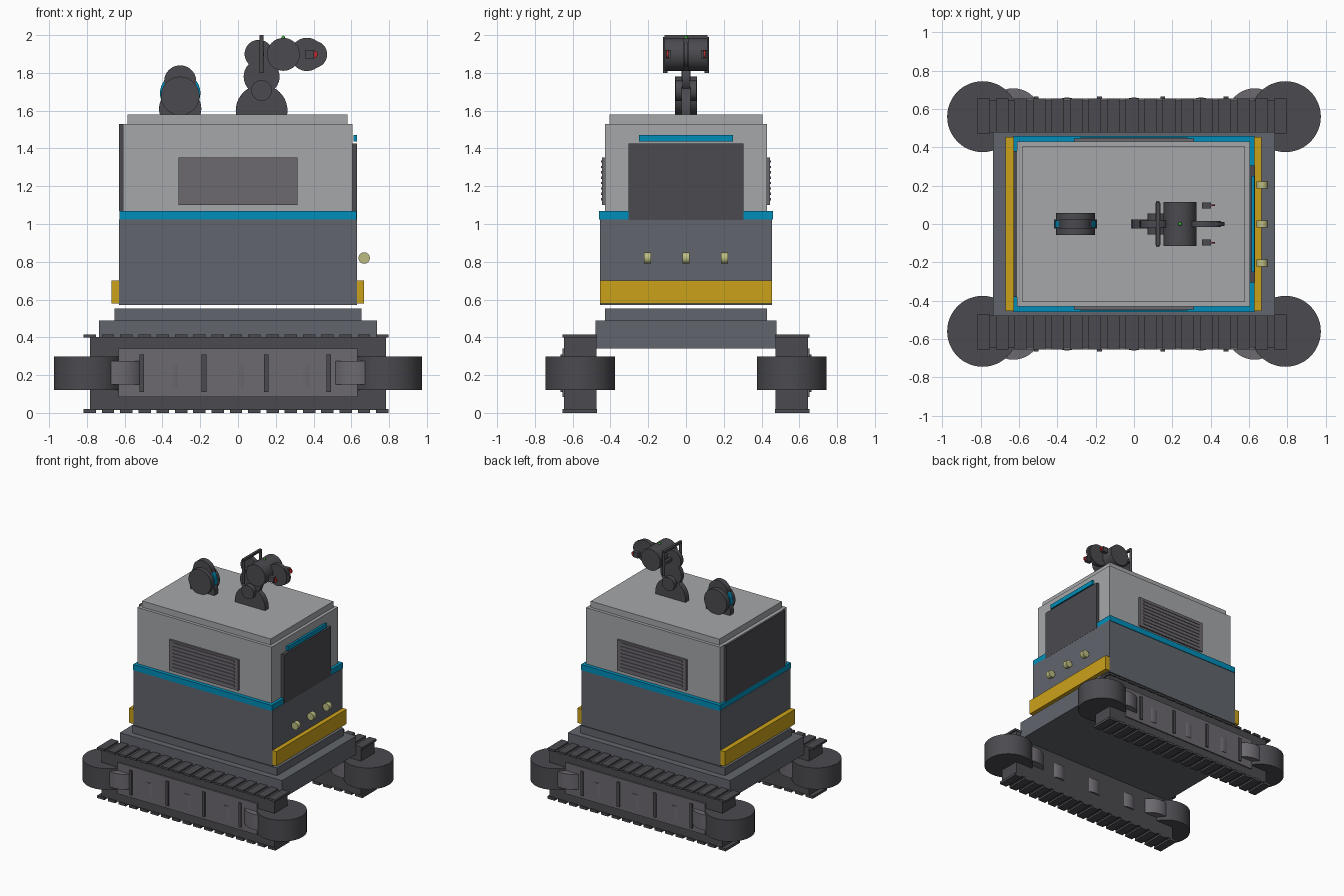
import bpy, math
from mathutils import Vector

if "Cube" in bpy.data.objects:
    bpy.data.objects.remove(bpy.data.objects["Cube"])


def mat(name, r, g, b):
    m = bpy.data.materials.new(name)
    m.diffuse_color = (r, g, b, 1)
    m.use_nodes = True
    m.node_tree.nodes["Principled BSDF"].inputs["Base Color"].default_value = m.diffuse_color
    return m


DARK = mat("dark_grey", 0.07, 0.07, 0.08)
SLATE = mat("slate", 0.12, 0.13, 0.15)
MID = mat("mid_grey", 0.15, 0.14, 0.16)
LIGHT = mat("light_grey", 0.38, 0.39, 0.40)
BLUE = mat("blue", 0.0, 0.27, 0.48)
YELLOW = mat("yellow", 0.60, 0.36, 0.01)
LAMP = mat("lamp", 0.50, 0.50, 0.22)
RED = mat("red", 0.5, 0.02, 0.02)
GREEN = mat("green", 0.05, 0.5, 0.05)


def finish(name, material):
    o = bpy.context.object
    o.name = name
    o.data.materials.append(material)
    return o


def box(name, x, y, z, material):
    """Box from (min, max) ranges."""
    lo, hi = Vector((x[0], y[0], z[0])), Vector((x[1], y[1], z[1]))
    bpy.ops.mesh.primitive_cube_add(size=1, location=(lo + hi) / 2)
    o = finish(name, material)
    o.scale = hi - lo
    bpy.ops.object.transform_apply(location=False, rotation=False, scale=True)
    return o


def cyl(name, c, r, depth, material, axis="Y", sides=40):
    rot = {"X": (0, math.pi / 2, 0), "Y": (math.pi / 2, 0, 0), "Z": (0, 0, 0)}[axis]
    bpy.ops.mesh.primitive_cylinder_add(vertices=sides, radius=r, depth=depth,
                                        location=c, rotation=rot)
    o = finish(name, material)
    bpy.ops.object.shade_smooth_by_angle(angle=math.radians(35))
    return o


def span(h):
    return (-h, h)


# Track units, one per side
for s, side in ((-1, "front"), (1, "back")):
    def ys(a, b):
        return tuple(sorted((s * a, s * b)))

    box(f"{side}_track_belt", span(0.783), ys(0.475, 0.645), (0.015, 0.402), DARK)
    box(f"{side}_track_panel", span(0.632), ys(0.64, 0.655), (0.085, 0.34), MID)
    for i in range(4):
        x = -0.51 + i * 0.33
        box(f"{side}_panel_rib_{i}", (x - 0.012, x + 0.012), ys(0.65, 0.665), (0.11, 0.31), DARK)
    for i in range(17):
        x = -0.785 + i * 0.0968
        for z in ((0, 0.02), (0.398, 0.415)):
            box(f"{side}_tread_{i}", (x - 0.033, x + 0.033), ys(0.472, 0.655), z, DARK)
    # Upright end rollers and small road wheels
    for e in (-1, 1):
        cyl(f"{side}_end_wheel", (e * 0.79, s * 0.56, 0.21), 0.185, 0.175, DARK, "Z", 48)
        cyl(f"{side}_idler_wheel", (e * 0.63, s * 0.56, 0.213), 0.148, 0.125, MID, "Z")
    for x in (-0.35, 0, 0.35):
        cyl(f"{side}_road_wheel", (x, s * 0.56, 0.19), 0.10, 0.12, MID, "Z", 32)

# Chassis deck
box("chassis", span(0.735), span(0.48), (0.34, 0.49), SLATE)
box("chassis_top", span(0.655), span(0.43), (0.49, 0.553), SLATE)

# Body
box("lower_body", span(0.63), span(0.455), (0.57, 1.025), SLATE)
box("accent_band", span(0.628), span(0.46), (1.023, 1.07), BLUE)
box("upper_body", (-0.61, 0.605), span(0.43), (1.07, 1.53), LIGHT)
box("roof_lid", (-0.585, 0.58), span(0.405), (1.53, 1.58), LIGHT)
box("back_panel", (-0.63, -0.605), span(0.38), (1.07, 1.53), DARK)
box("face_panel", (0.60, 0.631), span(0.305), (1.022, 1.425), DARK)
box("light_bar", (0.612, 0.63), span(0.25), (1.436, 1.472), BLUE)
box("front_bumper", (0.63, 0.666), span(0.455), (0.58, 0.70), YELLOW)
box("back_bumper", (-0.67, -0.63), span(0.455), (0.58, 0.70), YELLOW)
for y in (-0.203, 0, 0.203):
    cyl("head_lamp", (0.668, y, 0.82), 0.03, 0.038, LAMP)

# Side vents with slats
for s in (-1, 1):
    box("side_vent", span(0.314), tuple(sorted((s * 0.425, s * 0.446))), (1.10, 1.352), MID)
    for i in range(8):
        z = 1.125 + i * 0.0285
        box("vent_slat", span(0.28), tuple(sorted((s * 0.44, s * 0.451))), (z, z + 0.012), MID)

# Sensor turret
cyl("sensor_base", (-0.306, 0, 1.61), 0.112, 0.045, DARK)
cyl("sensor_drum", (-0.306, 0, 1.678), 0.102, 0.115, DARK)
cyl("sensor_ring", (-0.306, 0, 1.693), 0.107, 0.035, BLUE)
cyl("sensor_cap", (-0.306, 0, 1.755), 0.085, 0.045, DARK)

# Camera arm
cyl("arm_base", (0.125, 0, 1.60), 0.137, 0.045, DARK)
cyl("arm_pivot", (0.125, 0, 1.707), 0.055, 0.11, DARK)
cyl("arm_neck", (0.125, 0, 1.78), 0.095, 0.035, DARK)
cyl("arm_joint", (0.11, 0, 1.90), 0.075, 0.035, DARK)
cyl("camera_barrel", (0.24, 0, 1.898), 0.087, 0.23, DARK)
cyl("camera_disc", (0.365, 0, 1.898), 0.088, 0.032, DARK)
cyl("camera_lens", (0.40, 0, 1.898), 0.072, 0.02, DARK)
bpy.ops.mesh.primitive_uv_sphere_add(segments=12, ring_count=8, radius=0.01,
                                     location=(0.24, 0, 1.987))
finish("status_light", GREEN)

# Hoop behind the camera and the pair of red-tipped sensors
for s in (-1, 1):
    cyl("hoop_post", (0.125, s * 0.11, 1.895), 0.011, 0.19, DARK, "Z", 16)
    box("side_sensor", (0.355, 0.402), tuple(sorted((s * 0.08, s * 0.112))), (1.877, 1.92), DARK)
    cyl("red_tip", (0.402, s * 0.098, 1.898), 0.02, 0.01, RED)
box("hoop_top", (0.115, 0.135), span(0.115), (1.982, 2.0), DARK)
box("hoop_bar", (0.113, 0.137), span(0.11), (1.886, 1.91), DARK)
